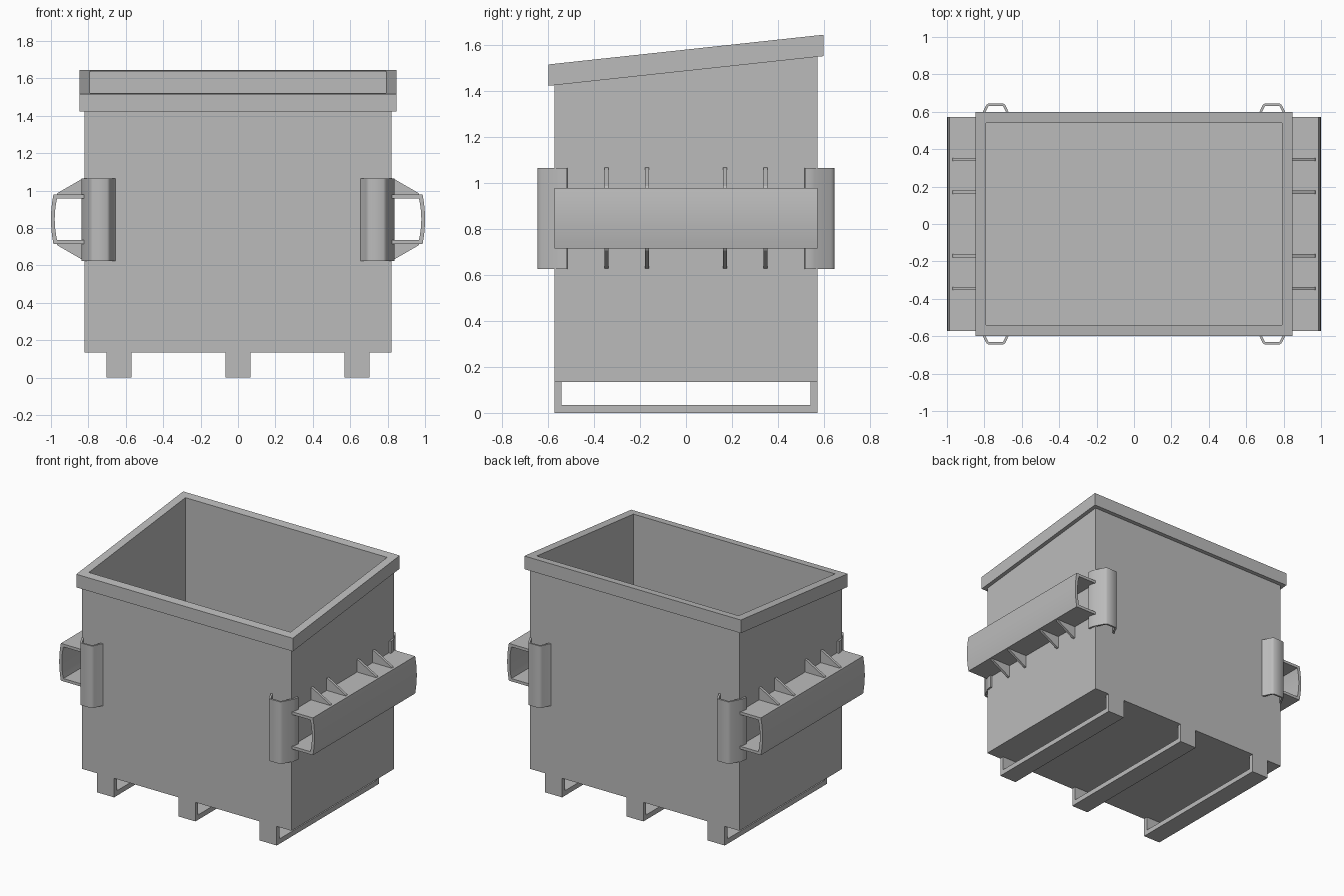
import bpy, bmesh, math
from mathutils import Vector

cube = bpy.data.objects.get("Cube")
if cube:
    bpy.data.objects.remove(cube, do_unlink=True)

steel = bpy.data.materials.new("grey_steel")
steel.use_nodes = True
colour = (0.5, 0.5, 0.5, 1)
steel.diffuse_color = colour
steel.node_tree.nodes["Principled BSDF"].inputs["Base Color"].default_value = colour


def finish(name, bm, mirror=(False, False, False), smooth=False):
    bmesh.ops.recalc_face_normals(bm, faces=bm.faces)
    mesh = bpy.data.meshes.new(name)
    bm.to_mesh(mesh)
    bm.free()
    mesh.materials.append(steel)
    obj = bpy.data.objects.new(name, mesh)
    bpy.context.collection.objects.link(obj)
    if any(mirror):
        mod = obj.modifiers.new("Mirror", 'MIRROR')
        mod.use_axis = mirror
        mod.use_mirror_merge = False
    if smooth:
        bpy.ops.object.select_all(action='DESELECT')
        obj.select_set(True)
        bpy.context.view_layer.objects.active = obj
        bpy.ops.object.shade_smooth_by_angle(angle=math.radians(40))
    return obj


def prism(bm, points, direction):
    """Extrude a flat outline along a direction."""
    face = bm.faces.new([bm.verts.new(p) for p in points])
    new = bmesh.ops.extrude_face_region(bm, geom=[face], use_keep_orig=True)["geom"]
    bmesh.ops.translate(bm, vec=direction, verts=[v for v in new if isinstance(v, bmesh.types.BMVert)])


def box(bm, low, high):
    (x0, y0, z0), (x1, y1, z1) = low, high
    prism(bm, [(x0, y0, z0), (x1, y0, z0), (x1, y1, z0), (x0, y1, z0)], (0, 0, z1 - z0))


def loft(bm, sections, closed=False):
    """Join rectangles (half width, half depth, height, slope)."""
    rings = [[bm.verts.new((sx * hx, sy * hy, z + slope * sy * hy))
              for sx, sy in ((-1, -1), (1, -1), (1, 1), (-1, 1))]
             for hx, hy, z, slope in sections]
    pairs = list(zip(rings, rings[1:]))
    if closed:
        pairs.append((rings[-1], rings[0]))
    else:
        bm.faces.new(rings[0])
        bm.faces.new(rings[-1])
    for a, b in pairs:
        for i in range(4):
            j = (i + 1) % 4
            bm.faces.new((a[i], a[j], b[j], b[i]))


SLOPE = 0.108
RIM_LOW, RIM_TOP = 1.487, 1.58
BASE = 0.135

# Open container with sloping top
bm = bmesh.new()
loft(bm, [(0.82, 0.572, BASE, 0), (0.82, 0.572, RIM_LOW, SLOPE),
          (0.79, 0.54, RIM_LOW, SLOPE), (0.79, 0.54, BASE + 0.03, 0)])
finish("container_body", bm)

# Sloping rim around the opening
bm = bmesh.new()
loft(bm, [(0.848, 0.598, RIM_LOW, SLOPE), (0.848, 0.598, RIM_TOP, SLOPE),
          (0.79, 0.54, RIM_TOP, SLOPE), (0.79, 0.54, RIM_LOW, SLOPE)], closed=True)
finish("top_rim", bm)

# Skids: a flat runner with a post at each end
for name, x in (("right_skid", -0.637), ("middle_skid", 0), ("left_skid", 0.637)):
    bm = bmesh.new()
    w, d = 0.067, 0.572
    outline = [(-d, BASE), (-d, 0), (d, 0), (d, BASE),
               (d - 0.03, BASE), (d - 0.03, 0.035), (0.03 - d, 0.035), (0.03 - d, BASE)]
    prism(bm, [(x - w, y, z) for y, z in outline], (2 * w, 0, 0))
    finish(name, bm)

# Side fork pockets with a slightly bowed outer wall
bm = bmesh.new()
mid, half, steps = 0.847, 0.132, 8


def bow(x, h):
    return [(x + 0.013 * (1 - (i / steps * 2 - 1) ** 2), mid + h * (1 - 2 * i / steps))
            for i in range(steps + 1)]


outline = [(0.82, mid + half)] + bow(0.987, half) + [(0.82, mid - half)]
inner = [(0.82, mid + half - 0.02)] + bow(0.967, half - 0.02) + [(0.82, mid - half + 0.02)]
prism(bm, [(x, -0.572, z) for x, z in outline + inner[::-1]], (0, 1.144, 0))
finish("fork_pockets", bm, (True, False, False), smooth=True)

# Triangular gussets above and below the pockets
bm = bmesh.new()
for y in (0.17, 0.345):
    for s in (-1, 1):
        outline = [(0.82, half), (0.97, half), (0.965, half + 0.008), (0.835, 0.215), (0.82, 0.22)]
        prism(bm, [(x, y - 0.009, mid + s * z) for x, z in outline], (0, 0.018, 0))
finish("pocket_gussets", bm, (True, True, False))

# Bent corner guards wrapping all four corners
bm = bmesh.new()
path = [Vector(p) for p in ((0.655, 0.572), (0.664, 0.584), (0.685, 0.63), (0.69, 0.638),
                            (0.7, 0.645), (0.778, 0.645), (0.787, 0.638), (0.793, 0.63),
                            (0.829, 0.56), (0.835, 0.54), (0.836, 0.517))]
inside = []
for i, p in enumerate(path):
    t = (path[min(i + 1, len(path) - 1)] - path[max(i - 1, 0)]).normalized()
    inside.append(p + Vector((t.y, -t.x)) * 0.013)
prism(bm, [(p.x, p.y, 0.625) for p in path + inside[::-1]], (0, 0, 0.44))
finish("corner_guards", bm, (True, True, False), smooth=True)
